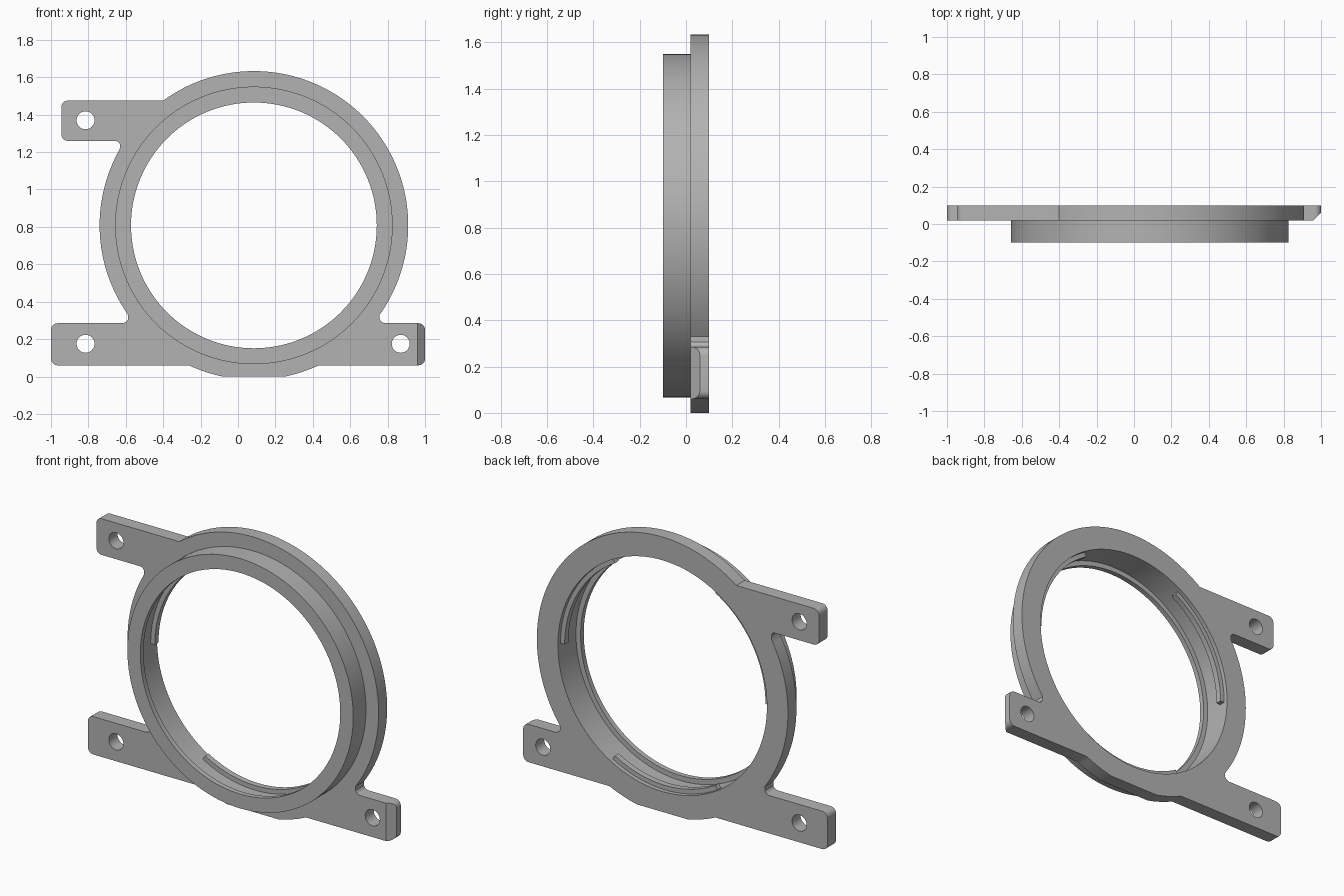
import bpy, bmesh, math
from mathutils import Vector

cube = bpy.data.objects.get("Cube")
if cube:
    bpy.data.objects.remove(cube, do_unlink=True)

CX, CZ = 0.085, 0.808              # ring axis
FLANGE, BOSS, BORE, LIP = 0.825, 0.742, 0.687, 0.657
BACK, STEP, FRONT = 0.10, 0.02, -0.10

grey = bpy.data.materials.new("plain grey")
grey.use_nodes = True
COLOUR = (0.45, 0.45, 0.45, 1)
grey.diffuse_color = COLOUR
grey.node_tree.nodes["Principled BSDF"].inputs["Base Color"].default_value = COLOUR


def arc(cx, cz, r, a, b, n):
    return [(cx + r * math.cos(a + (b - a) * i / n),
             cz + r * math.sin(a + (b - a) * i / n)) for i in range(n + 1)]


def circle(cx, cz, r, n):
    return arc(cx, cz, r, 0, math.tau, n)[:-1]


def right_angle(z):
    return math.asin((z - CZ) / FLANGE)


def left_angle(z):
    return math.pi - right_angle(z)


def rim(a, b, n):
    return arc(CX, CZ, FLANGE, a, b, n)


def corner(x, z, sx, sz, r=0.035):
    """Rounded outer corner; sx, sz say which way it points."""
    start = {(1, -1): -90, (1, 1): 0, (-1, 1): 90, (-1, -1): 180}[sx, sz]
    a = math.radians(start)
    return arc(x - sx * r, z - sz * r, r, a, a + math.pi / 2, 6)


def finish(obj, bm):
    bmesh.ops.recalc_face_normals(bm, faces=bm.faces)
    bm.to_mesh(obj.data)
    bm.free()
    obj.data.materials.clear()
    obj.data.materials.append(grey)
    bpy.ops.object.select_all(action='DESELECT')
    obj.select_set(True)
    bpy.context.view_layer.objects.active = obj
    bpy.ops.object.shade_smooth_by_angle(angle=math.radians(30))


def lathe(name, profile, a, b, n):
    """Sweep a closed (radius, y) profile about the ring axis."""
    full = abs(b - a - math.tau) < 1e-6
    bm = bmesh.new()
    rows = []
    for i in range(n if full else n + 1):
        t = a + (b - a) * i / n
        rows.append([bm.verts.new((CX + r * math.cos(t), y, CZ + r * math.sin(t)))
                     for r, y in profile])
    pairs = list(zip(rows, rows[1:])) + ([(rows[-1], rows[0])] if full else [])
    k = len(profile)
    for p, q in pairs:
        for j in range(k):
            bm.faces.new((p[j], p[(j + 1) % k], q[(j + 1) % k], q[j]))
    if not full:
        bm.faces.new(rows[0])
        bm.faces.new(rows[-1])
    mesh = bpy.data.meshes.new(name)
    obj = bpy.data.objects.new(name, mesh)
    bpy.context.collection.objects.link(obj)
    finish(obj, bm)


# Flange outline with three mounting ears, flat at the bottom
outline = (
    rim(right_angle(0), right_angle(0.06), 8)
    + corner(1, 0.06, 1, -1) + corner(1, 0.285, 1, 1)
    + [(0.785, 0.285), (0.768, 0.292), (0.758, 0.305)]
    + rim(right_angle(0.33), left_angle(1.475), 90)
    + corner(-0.945, 1.475, -1, 1) + corner(-0.945, 1.26, -1, -1)
    + [(-0.655, 1.26), (-0.64, 1.255), (-0.63, 1.24)]
    + rim(left_angle(1.215), left_angle(0.33), 40)
    + [(-0.588, 0.305), (-0.598, 0.292), (-0.615, 0.285)]
    + corner(-1, 0.285, -1, 1) + corner(-1, 0.06, -1, -1)
    + rim(left_angle(0.06), left_angle(0), 8))
holes = [circle(x, z, 0.048, 32) for x, z in ((-0.815, 1.37), (-0.815, 0.175), (0.87, 0.175))]

curve = bpy.data.curves.new("flange_outline", 'CURVE')
curve.dimensions = '2D'
curve.fill_mode = 'BOTH'
curve.extrude = (BACK - STEP) / 2
for loop in [outline, circle(CX, CZ, BORE, 128)] + holes:
    spline = curve.splines.new('POLY')
    spline.points.add(len(loop) - 1)
    for point, (x, z) in zip(spline.points, loop):
        point.co = (x, z, 0, 1)
    spline.use_cyclic_u = True
flange = bpy.data.objects.new("mounting_flange", curve)
bpy.context.collection.objects.link(flange)
flange.rotation_euler.x = math.pi / 2
flange.location.y = (BACK + STEP) / 2
bpy.ops.object.select_all(action='DESELECT')
flange.select_set(True)
bpy.context.view_layer.objects.active = flange
bpy.ops.object.convert(target='MESH')
bpy.ops.object.transform_apply(location=True, rotation=True, scale=True)

# Bevelled front edge on the end of the left ear
bm = bmesh.new()
bm.from_mesh(flange.data)
bmesh.ops.remove_doubles(bm, verts=bm.verts, dist=1e-5)
cut = bmesh.ops.bisect_plane(
    bm, geom=bm.verts[:] + bm.edges[:] + bm.faces[:], dist=1e-6,
    plane_co=Vector((0.96, STEP, 0)), plane_no=Vector((1, -1, 0)), clear_outer=True)
bmesh.ops.holes_fill(bm, edges=[e for e in cut["geom_cut"] if isinstance(e, bmesh.types.BMEdge)])
finish(flange, bm)

# Raised front ring with a narrow inner lip
lathe("front_ring",
      [(BOSS, STEP), (BOSS, FRONT), (LIP, FRONT), (LIP, FRONT + 0.03),
       (BORE, FRONT + 0.03), (BORE, STEP)], 0, math.tau, 128)

# Three locking ribs inside the bore
for i, name in enumerate(("left", "right", "bottom")):
    start = math.radians(120 * i)
    lathe(name + "_locking_rib",
          [(BORE + 0.005, 0.04), (LIP + 0.003, 0.04), (LIP + 0.003, 0.075), (BORE + 0.005, 0.075)],
          start, start + math.radians(60), 24)
